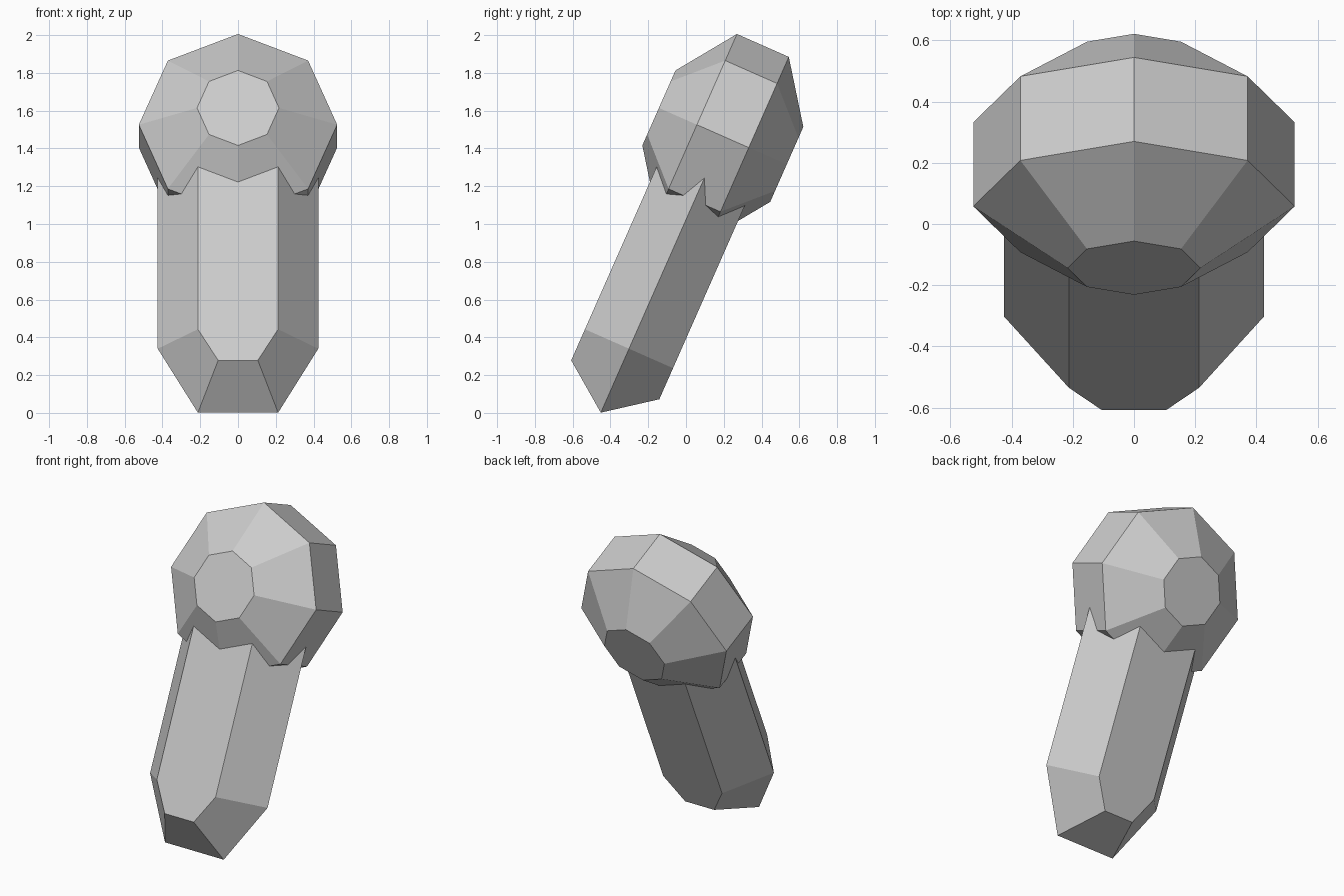
import bpy
import bmesh
import math
from mathutils import Matrix

if "Cube" in bpy.data.objects:
    bpy.data.objects.remove(bpy.data.objects["Cube"])

# One plain grey for the whole model
grey = bpy.data.materials.new("light grey")
grey.diffuse_color = (0.6, 0.6, 0.6, 1)
grey.use_nodes = True
grey.node_tree.nodes["Principled BSDF"].inputs["Base Color"].default_value = grey.diffuse_color

# Local frame: x sideways, y through the depth, z along the handle; origin = head centre.
# The whole model leans back in the y-z plane.
TILT = math.atan2(0.404, 0.915)
PLACE = Matrix.Translation((0, 0.195, 1.465)) @ Matrix.Rotation(-TILT, 4, 'X')


def loft(name, rings):
    """Skin a stack of equal-sized rings; returns a flat-shaded object."""
    bm = bmesh.new()
    loops = [[bm.verts.new(p) for p in ring] for ring in rings]
    n = len(loops[0])
    for a, b in zip(loops, loops[1:]):
        for i in range(n):
            j = (i + 1) % n
            bm.faces.new((a[i], a[j], b[j], b[i]))
    return bm, loops


def finish(name, bm):
    bmesh.ops.recalc_face_normals(bm, faces=bm.faces)
    me = bpy.data.meshes.new(name)
    bm.to_mesh(me)
    bm.free()
    me.materials.append(grey)
    ob = bpy.data.objects.new(name, me)
    bpy.context.collection.objects.link(ob)
    ob.matrix_world = PLACE
    return ob


# Head: octagonal drum with tapered front and back
def octagon(r, y):
    return [(r * math.sin(k * math.pi / 4), y, r * math.cos(k * math.pi / 4))
            for k in range(8)]


bm, loops = loft("head", [octagon(0.217, -0.37), octagon(0.525, -0.15),
                          octagon(0.525, 0.15), octagon(0.217, 0.37)])
bm.faces.new(loops[0])
bm.faces.new(loops[-1])
finish("head", bm)


# Handle: flattened hexagonal bar whose lower end narrows to a ridge
def hexagon(narrow, wide, z_faces, z_sides, d=0.255):
    return [(-narrow, -d, z_faces), (narrow, -d, z_faces), (wide, 0, z_sides),
            (narrow, d, z_faces), (-narrow, d, z_faces), (-wide, 0, z_sides)]


bm, loops = loft("handle", [hexagon(0.105, 0.2125, -1.41, -1.60),
                            hexagon(0.2125, 0.425, -1.23, -1.23),
                            hexagon(0.2125, 0.425, 0, 0)])
low = loops[0]
bm.faces.new((low[0], low[1], low[2], low[5]))   # front half of the tip
bm.faces.new((low[5], low[2], low[3], low[4]))   # back half of the tip
bm.faces.new(loops[-1])                          # hidden end inside the head
finish("handle", bm)
